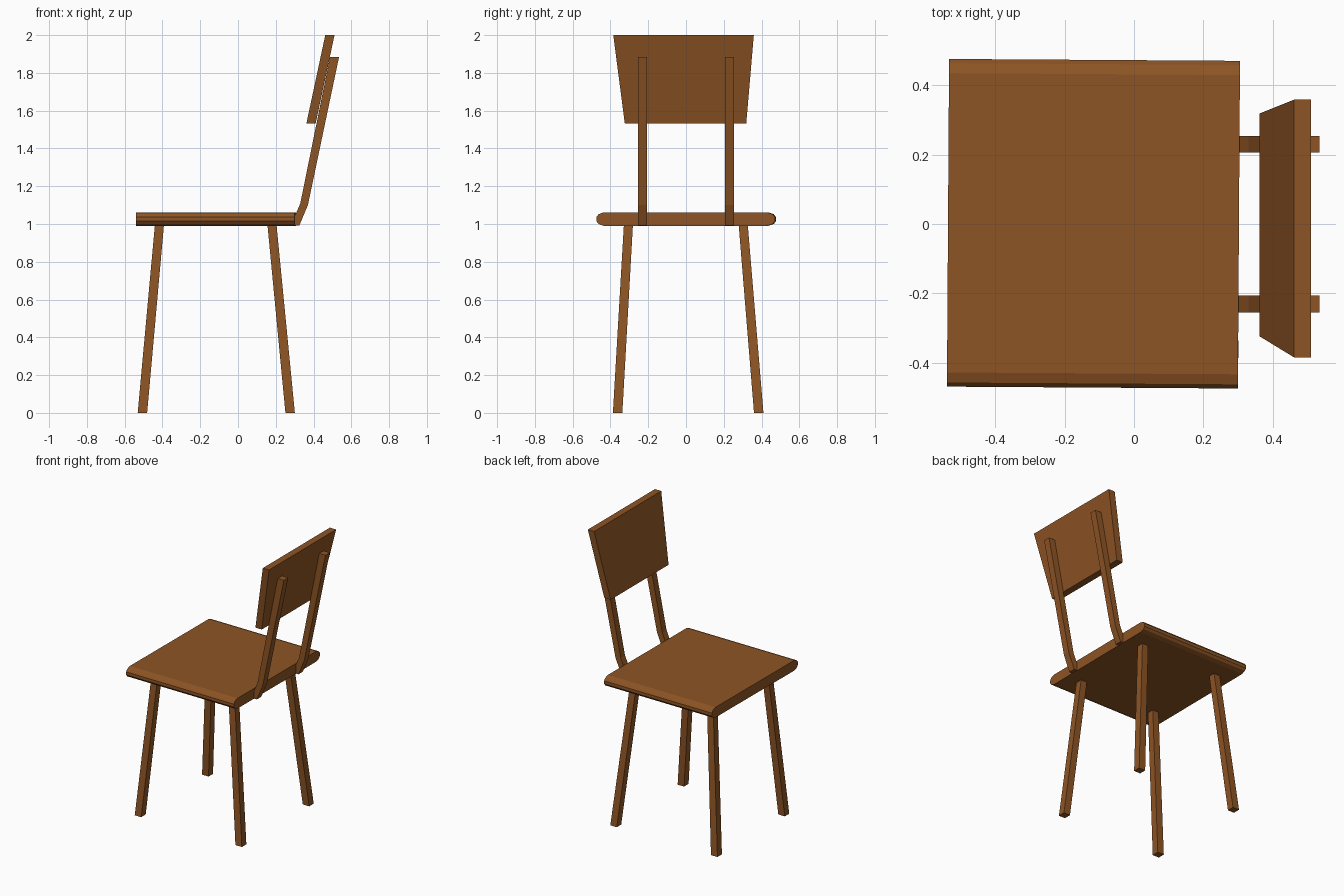
import bpy, bmesh, math
from mathutils import Matrix

if "Cube" in bpy.data.objects:
    bpy.data.objects.remove(bpy.data.objects["Cube"])

wood = bpy.data.materials.new("brown wood")
wood.diffuse_color = (0.27, 0.09, 0.018, 1)
wood.use_nodes = True
wood.node_tree.nodes["Principled BSDF"].inputs["Base Color"].default_value = wood.diffuse_color


def loft(name, start, end):
    """Solid between two matching outlines."""
    bm = bmesh.new()
    a = [bm.verts.new(p) for p in start]
    b = [bm.verts.new(p) for p in end]
    n = len(a)
    bm.faces.new(a)
    bm.faces.new(b[::-1])
    for i in range(n):
        j = (i + 1) % n
        bm.faces.new((a[j], a[i], b[i], b[j]))
    bmesh.ops.recalc_face_normals(bm, faces=bm.faces)
    me = bpy.data.meshes.new(name)
    bm.to_mesh(me)
    bm.free()
    me.materials.append(wood)
    ob = bpy.data.objects.new(name, me)
    bpy.context.collection.objects.link(ob)
    return ob


def square(x, y, z, r):
    return [(x + sx * r, y + sy * r, z)
            for sx, sy in ((-1, -1), (1, -1), (1, 1), (-1, 1))]


# seat: rounded side edges, turned very slightly
edge = [(0.432, 0.99), (0.461, 1.0), (0.473, 1.015), (0.473, 1.036),
        (0.461, 1.052), (0.432, 1.062)]
outline = edge + [(-y, z) for y, z in reversed(edge)]
seat = loft("seat", [(-0.537, y, z) for y, z in outline],
            [(0.303, y, z) for y, z in outline])
seat.data.transform(Matrix.Rotation(math.radians(-0.37), 4, 'Z'))

# splayed legs
for xname, xb, xt in (("left", -0.506, -0.416), ("right", 0.276, 0.18)):
    for yname, yb, yt in (("front", -0.362, -0.305), ("back", 0.385, 0.303)):
        loft(f"{yname}_{xname}_leg", square(xb, yb, 0, 0.025),
             square(xt, yt, 0.995, 0.024))

# bent back supports
bend = [(0.28, 0.992), (0.325, 0.992), (0.37, 1.10), (0.535, 1.884),
        (0.487, 1.884), (0.33, 1.11)]
for name, y in (("front_back_support", -0.231), ("rear_back_support", 0.23)):
    loft(name, [(x, y - 0.024, z) for x, z in bend],
         [(x, y + 0.024, z) for x, z in bend])

# backrest board, wider at the top
loft("backrest",
     [(0.362, -0.324, 1.532), (0.411, -0.324, 1.532),
      (0.411, 0.319, 1.532), (0.362, 0.319, 1.532)],
     [(0.462, -0.385, 2.0), (0.511, -0.385, 2.0),
      (0.511, 0.359, 2.0), (0.462, 0.359, 2.0)])
